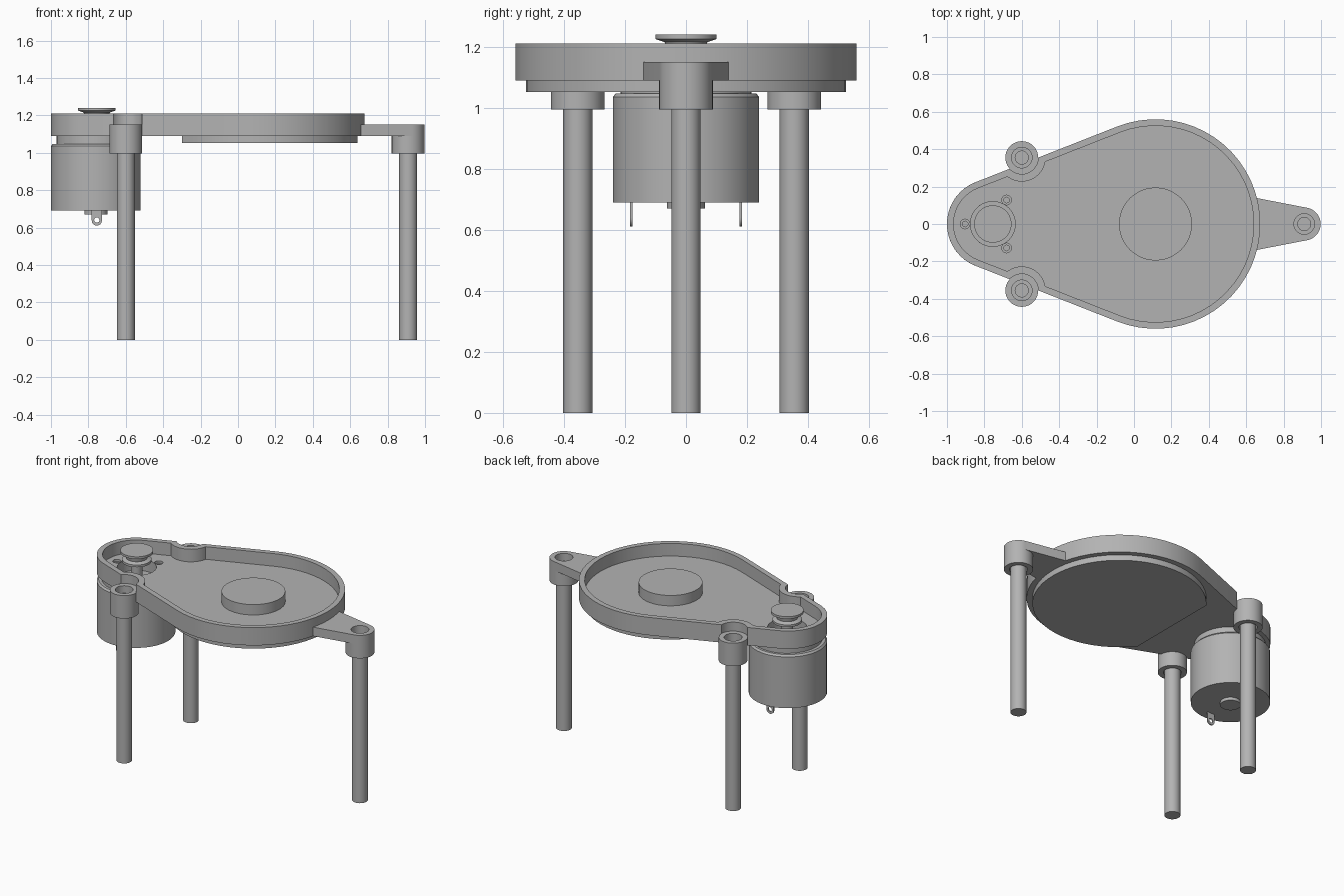
import bpy, bmesh
from math import sin, cos, acos, pi, radians
from mathutils import Matrix, Vector

cube = bpy.data.objects.get("Cube")
if cube:
    bpy.data.objects.remove(cube, do_unlink=True)

grey = bpy.data.materials.new("plain grey")
grey.use_nodes = True
grey.diffuse_color = (0.45, 0.45, 0.45, 1)
grey.node_tree.nodes["Principled BSDF"].inputs["Base Color"].default_value = (0.45, 0.45, 0.45, 1)

PLATTER_X, MOTOR_X = 0.115, -0.76
SUPPORTS = {"front": (-0.6, -0.355), "back": (-0.6, 0.355), "left": (0.91, 0)}


def finish(name, bm):
    bmesh.ops.recalc_face_normals(bm, faces=bm.faces)
    mesh = bpy.data.meshes.new(name)
    bm.to_mesh(mesh)
    bm.free()
    mesh.materials.append(grey)
    ob = bpy.data.objects.new(name, mesh)
    bpy.context.collection.objects.link(ob)
    return ob


def activate(ob):
    bpy.ops.object.select_all(action='DESELECT')
    ob.select_set(True)
    bpy.context.view_layer.objects.active = ob


def smooth(ob):
    activate(ob)
    bpy.ops.object.shade_smooth_by_angle(angle=radians(30))
    return ob


def prism(name, outline, z0, z1):
    bm = bmesh.new()
    face = bm.faces.new([bm.verts.new((x, y, z0)) for x, y in outline])
    top = bmesh.ops.extrude_face_region(bm, geom=[face])["geom"]
    bmesh.ops.translate(bm, vec=(0, 0, z1 - z0),
                        verts=[v for v in top if isinstance(v, bmesh.types.BMVert)])
    return finish(name, bm)


def lathe(name, profile, x, y, closed=False, steps=40):
    """Revolve (radius, height) points about a vertical axis at x, y."""
    bm = bmesh.new()
    verts = [bm.verts.new((r, 0, z)) for r, z in profile]
    edges = [bm.edges.new(pair) for pair in zip(verts, verts[1:])]
    if closed:
        edges.append(bm.edges.new((verts[-1], verts[0])))
    bmesh.ops.spin(bm, geom=verts + edges, cent=(0, 0, 0), axis=(0, 0, 1),
                   angle=2 * pi, steps=steps)
    bmesh.ops.remove_doubles(bm, verts=bm.verts, dist=0.0001)
    bmesh.ops.translate(bm, verts=bm.verts, vec=(x, y, 0))
    return smooth(finish(name, bm))


def arc(cx, r, a0, a1, n, cy=0):
    return [(cx + r * cos(a0 + (a1 - a0) * i / n), cy + r * sin(a0 + (a1 - a0) * i / n))
            for i in range(n + 1)]


def cylinder(name, x, y, r, z0, z1, n=40):
    return prism(name, arc(x, r, 0, 2 * pi, n, y)[:-1], z0, z1)


def cut(ob, tool):
    mod = ob.modifiers.new("cut", 'BOOLEAN')
    mod.operation, mod.solver, mod.object = 'DIFFERENCE', 'EXACT', tool
    activate(ob)
    bpy.ops.object.modifier_apply(modifier=mod.name)
    bpy.data.objects.remove(tool, do_unlink=True)


def teardrop(big, small):
    """Large and small arcs joined by their common tangents."""
    t = acos(-(big - small) / (PLATTER_X - MOTOR_X))
    return arc(PLATTER_X, big, -t, t, 36) + arc(MOTOR_X, small, t, 2 * pi - t, 20)


# Tray with raised rim, the rim wrapping round the two side supports
tray = prism("tray", teardrop(0.56, 0.24), 1.09, 1.21)
pocket = prism("pocket", teardrop(0.525, 0.205), 1.125, 1.3)
for side in ("front", "back"):
    cut(pocket, cylinder("rim_wrap", *SUPPORTS[side], 0.128, 1, 1.4))
cut(tray, pocket)
for side in ("front", "back"):
    cut(tray, cylinder("support_notch", *SUPPORTS[side], 0.088, 1, 1.4))

# Motor opening and three screw holes in the tray floor
cut(tray, cylinder("motor_opening", MOTOR_X + 0.005, 0, 0.12, 1, 1.4))
for i in range(3):
    a = pi + i * 2 * pi / 3
    x, y = MOTOR_X + 0.005 + 0.148 * cos(a), 0.148 * sin(a)
    cut(tray, cylinder("screw_recess", x, y, 0.026, 1.11, 1.4, 16))
    cut(tray, cylinder("screw_hole", x, y, 0.015, 1, 1.4, 16))
smooth(tray)

# Raised centre disc, and the cut-off round plate under the tray
smooth(cylinder("centre_disc", PLATTER_X, 0, 0.195, 1.12, 1.195, 48))
t = acos(-0.415 / 0.525)
smooth(prism("under_plate", arc(PLATTER_X, 0.525, -t, t, 48), 1.052, 1.092))

# Arm out to the left support
ax = SUPPORTS["left"][0]
arm = prism("arm", [(0.65, -0.14)] + arc(ax, 0.088, radians(-78), radians(78), 16)
            + [(0.65, 0.14)], 1.09, 1.15)
cut(arm, cylinder("arm_bore", ax, 0, 0.075, 1, 1.3))
smooth(arm)

# Stepped collars and legs
for side, (x, y) in SUPPORTS.items():
    lathe(side + "_collar", [(0.088, 0.995), (0.088, 1.15), (0.055, 1.15), (0.055, 1.1),
                             (0.035, 1.1), (0.035, 1.07), (0.055, 1.07), (0.055, 0.995)],
          x, y, closed=True)
    smooth(cylinder(side + "_leg", x, y, 0.048, 0, 1.07, 32))

# Motor can with rounded shoulder, mounting ring and rear boss
lathe("motor", [(0, 0.67), (0.062, 0.67), (0.062, 0.69), (0.24, 0.69), (0.24, 1.035),
                (0.23, 1.047), (0, 1.047)], MOTOR_X, 0, steps=48)
lathe("motor_ring", [(0.215, 1.045), (0.215, 1.092), (0.12, 1.092), (0.12, 1.045)],
      MOTOR_X + 0.005, 0, closed=True, steps=48)

# Flanged drive pulley on the motor shaft
lathe("pulley", [(0, 1.24), (0.1, 1.24), (0.1, 1.225), (0.07, 1.215), (0.065, 1.19),
                 (0.09, 1.18), (0.09, 1.165), (0.035, 1.165), (0.035, 1.04), (0, 1.04)],
      MOTOR_X + 0.005, 0)

# Two thin terminal tabs with eyelets
for side, y in (("front", -0.18), ("back", 0.18)):
    tab = prism("tab_" + side, [(-0.027, 0.08)] + arc(0, 0.027, pi, 2 * pi, 12, 0.027)
                + [(0.027, 0.08)], -0.004, 0.004)
    cut(tab, cylinder("eyelet", 0, 0.03, 0.014, -1, 1, 16))
    tab.data.transform(Matrix.Translation(Vector((MOTOR_X + 0.005, y, 0.61)))
                       @ Matrix.Rotation(pi / 2, 4, 'X'))
    tab.name = side + "_terminal"
